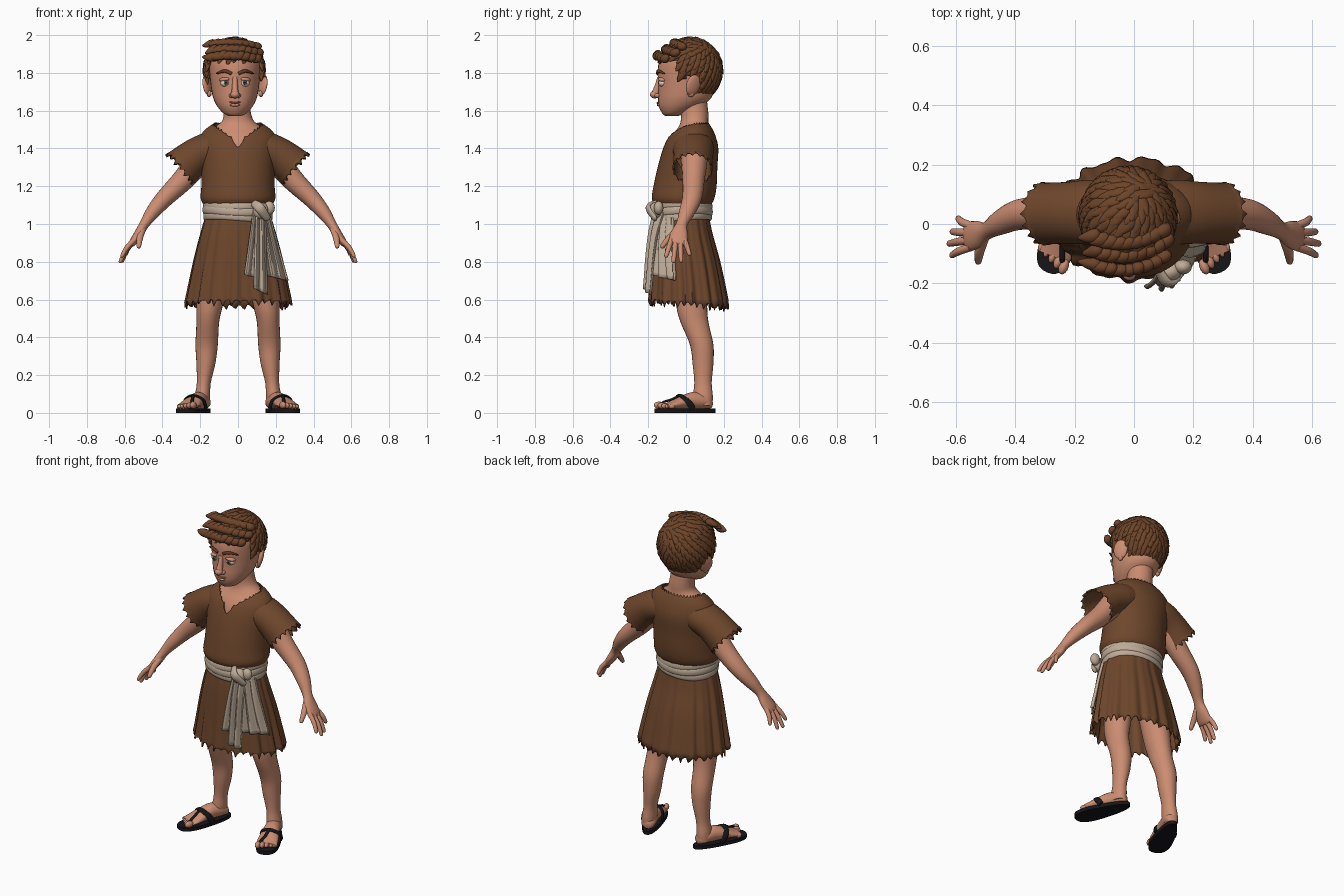
import bpy, bmesh, math, random
from mathutils import Vector, Matrix, Euler

if "Cube" in bpy.data.objects:
    bpy.data.objects.remove(bpy.data.objects["Cube"])

random.seed(4)
TAU = math.tau


def material(name, *rgb):
    m = bpy.data.materials.new(name)
    m.diffuse_color = (*rgb, 1)
    m.use_nodes = True
    m.node_tree.nodes["Principled BSDF"].inputs["Base Color"].default_value = m.diffuse_color
    return m


SKIN = material("skin", .60, .265, .165)
LIP = material("lip", .36, .12, .08)
CLOTH = material("brown_cloth", .155, .062, .025)
HAIR = material("hair", .155, .058, .022)
BROW = material("brow", .13, .045, .02)
SASH = material("linen", .52, .41, .31)
BLACK = material("black_leather", .008, .008, .01)
WHITE = material("eye_white", .75, .72, .66)
IRIS = material("iris", .10, .13, .09)


def finish(name, bm, mat, solid=0):
    bmesh.ops.recalc_face_normals(bm, faces=bm.faces)
    me = bpy.data.meshes.new(name)
    bm.to_mesh(me)
    bm.free()
    me.materials.append(mat)
    ob = bpy.data.objects.new(name, me)
    bpy.context.collection.objects.link(ob)
    bpy.ops.object.select_all(action='DESELECT')
    ob.select_set(True)
    bpy.context.view_layer.objects.active = ob
    bpy.ops.object.shade_smooth_by_angle(angle=math.radians(50))
    if solid:
        mod = ob.modifiers.new("thickness", 'SOLIDIFY')
        mod.thickness, mod.offset = solid, 0
    return ob


def skin_rows(name, rows, mat, cap=True, closed=True, solid=0):
    """Join rows of points into one surface."""
    bm = bmesh.new()
    vs = [[bm.verts.new(p) for p in r] for r in rows]
    n = len(rows[0])
    for a, b in zip(vs, vs[1:]):
        for i in range(n if closed else n - 1):
            j = (i + 1) % n
            bm.faces.new((a[i], a[j], b[j], b[i]))
    if cap:
        bm.faces.new(vs[0])
        bm.faces.new(vs[-1])
    return finish(name, bm, mat, solid)


def at(keys, t):
    """Smooth curve through key tuples, t from 0 to 1."""
    f = min(max(t, 0), 1) * (len(keys) - 1)
    i = min(int(f), len(keys) - 2)
    f -= i
    p = [keys[min(max(i + k, 0), len(keys) - 1)] for k in (-1, 0, 1, 2)]
    return [.5 * (2 * b + (c - a) * f + (2*a - 5*b + 4*c - d) * f*f + (3*b - a - 3*c + d) * f**3)
            for a, b, c, d in zip(*p)]


def sample(keys, steps):
    n = (len(keys) - 1) * steps
    return [at(keys, i / n) for i in range(n + 1)]


def oval(k, a):
    return Vector((k[0] + k[3] * math.cos(a), k[1] + k[4] * math.sin(a), k[2]))


def stack(name, keys, mat, n=32, steps=4):
    """Horizontal ovals (x, y, z, rx, ry)."""
    return skin_rows(name, [[oval(k, TAU * i / n) for i in range(n)] for k in sample(keys, steps)], mat)


def tube(name, keys, mat, ref=(0, 1, 0), n=16, steps=4, cap=True, tip=False, torn=0, solid=0):
    """Ovals along a path (x, y, z, half width along ref, half thickness)."""
    ks = sample(keys, steps)
    ps = [Vector(k[:3]) for k in ks]
    rows = []
    for i, k in enumerate(ks):
        t = (ps[min(i + 1, len(ps) - 1)] - ps[max(i - 1, 0)]).normalized()
        u = Vector(ref)
        u = (u - t * u.dot(t)).normalized()
        w = t.cross(u)
        ring = lambda g, d: [ps[i] + t * d + u * (k[3] * g * math.cos(TAU * j / n))
                             + w * (k[4] * g * math.sin(TAU * j / n)) for j in range(n)]
        rows.append(ring(1, 0))
    if tip:
        rows += [ring(.8, k[4] * .6), ring(.35, k[4] * .95)]
    if torn:
        rows.append([p + t * (torn * ((j % 3 == 0) * 1.3 + random.random() * .7)) for j, p in enumerate(ring(1.03, 0))])
    return skin_rows(name, rows, mat, cap, solid=solid)


def blob(name, loc, size, mat, rot=(0, 0, 0)):
    bm = bmesh.new()
    m = Matrix.LocRotScale(Vector(loc), Euler(rot), Vector(size))
    bmesh.ops.create_uvsphere(bm, u_segments=20, v_segments=12, radius=1, matrix=m)
    return finish(name, bm, mat)


# Head, neck and upper chest
HX = -.016
stack("head", [(HX, -.075, 1.572, .03, .035), (HX, -.065, 1.585, .06, .06), (HX, -.035, 1.62, .092, .108),
               (HX, -.01, 1.66, .113, .138), (HX, 0, 1.70, .123, .147), (HX, .005, 1.75, .13, .152),
               (HX, .01, 1.80, .135, .16), (HX, .015, 1.86, .138, .158), (HX, .02, 1.92, .115, .135),
               (HX, .02, 1.955, .06, .07)], SKIN)
stack("neck_and_chest", [(0, .02, 1.34, .15, .125), (0, .025, 1.42, .165, .118), (0, .033, 1.47, .165, .104),
                         (0, .04, 1.51, .128, .082), (0, .045, 1.545, .085, .073), (-.005, .045, 1.59, .073, .073),
                         (HX, .035, 1.66, .075, .075)], SKIN)

# Face
tube("nose_bridge", [(HX, -.138, 1.775, .014, .014), (HX, -.15, 1.73, .015, .016), (HX, -.163, 1.69, .02, .02)],
     SKIN, (1, 0, 0), tip=True)
blob("nose_tip", (HX, -.166, 1.685, ), (.024, .025, .02), SKIN)
tube("mouth", [(HX - .042, -.131, 1.65, .003, .003), (HX, -.15, 1.641, .005, .006), (HX + .042, -.131, 1.65, .003, .003)],
     LIP, (0, 0, 1), tip=True)
blob("lower_lip", (HX, -.142, 1.63), (.026, .012, .008), SKIN)
for s, side in ((1, "left"), (-1, "right")):
    ex = HX + s * .05
    blob(side + "_nostril", (HX + s * .02, -.152, 1.68), (.012, .015, .012), SKIN)
    blob(side + "_eye", (ex, -.122, 1.748), (.028, .024, .022), WHITE)
    blob(side + "_iris", (ex + .002, -.142, 1.749), (.0125, .006, .0125), IRIS)
    blob(side + "_pupil", (ex + .002, -.1465, 1.749), (.006, .003, .006), BLACK)
    blob(side + "_upper_lid", (ex, -.122, 1.766), (.033, .027, .013), SKIN, (0, s * .15, 0))
    tube(side + "_brow", [(HX + s * .018, -.152, 1.796, .009, .006), (HX + s * .055, -.147, 1.81, .009, .007),
                          (HX + s * .095, -.117, 1.797, .004, .005)], BROW, (0, 0, 1), tip=True)
    blob(side + "_ear", (HX + s * .147, .038, 1.735), (.015, .042, .056), SKIN, (-.15, s * .22, s * .5))
    blob(side + "_ear_hollow", (HX + s * .155, .028, 1.738), (.012, .02, .034), LIP, (-.15, s * .22, s * .5))
    blob(side + "_ear_lobe", (HX + s * .137, .026, 1.69), (.013, .018, .018), SKIN)

# Hair: a cap trimmed at the hairline, covered with overlapping locks
HC, HR = Vector((-.02, .022, 1.815)), Vector((.15, .158, .16))


def hairline(dy):
    return 1.86 if dy < -.4 else 1.765 if dy < -.12 else 1.79 if dy < .3 else 1.66


bm = bmesh.new()
bmesh.ops.create_uvsphere(bm, u_segments=48, v_segments=32, radius=1)
for v in bm.verts:
    v.co = HC + v.co * HR
low = [f for f in bm.faces if (c := f.calc_center_median()).z < hairline((c.y - HC.y) / HR.y)]
bmesh.ops.delete(bm, geom=low, context='FACES')
finish("hair_cap", bm, HAIR, .012)

bm = bmesh.new()


def lock(p, d, nrm, w, l, h):
    d = (d - nrm * d.dot(nrm)).normalized()
    x = d.cross(nrm)
    d, nrm = (d + nrm * .18).normalized(), nrm - d * .18
    for v in bmesh.ops.create_icosphere(bm, subdivisions=2, radius=1)['verts']:
        a, b, c = v.co
        k = 1 - .45 * b
        v.co = p + x * (a * w * k + .25 * w * b * b) + d * (b * l) + nrm * (c * h * k)


whorl = Vector((.1, .5, .86))
for i in range(330):
    z = 1 - 2 * (i + .5) / 330
    r, a = math.sqrt(1 - z * z), i * 2.39996
    n = Vector((r * math.cos(a), r * math.sin(a), z))
    p = HC + n * HR
    if p.z < hairline(n.y) + .012:
        continue
    flow = n - whorl + Vector((random.uniform(-.3, .3) - .35 * (z > .3), -.2, -.45 * (z < .5)))
    lock(p + n * .004, flow, n, .02, random.uniform(.036, .05), .013)
for row in range(3):
    for i in range(9):
        x = -.15 + .03 * i + .012 * (row % 2)
        n = Vector(((x + .02) * 3, -1 + .3 * row, .25 + .35 * row)).normalized()
        p = Vector((x, -.158 + .045 * row + 2.2 * (x + .045) ** 2, 1.89 + .035 * row - .8 * (x + .05) ** 2))
        lock(p, Vector((-.9, -.3, -.15 + random.uniform(-.3, .3))), n, .023, .042, .02)
finish("hair_locks", bm, HAIR)

# Tunic body with a ragged notched collar
TUNIC = [(0, -.018, 1.085, .165, .13), (0, -.017, 1.11, .182, .15), (0, -.015, 1.14, .194, .162), (0, -.005, 1.2, .19, .163),
         (0, .008, 1.3, .19, .154), (0, .025, 1.4, .2, .142), (0, .032, 1.46, .197, .122),
         (0, .04, 1.5, .168, .097), (0, .045, 1.535, .118, .07)]


def collar(p):
    x = abs(p.x)
    if p.y > .04:
        return 1.525
    return 1.395 + x / .035 * .055 if x < .035 else 1.45 + (x - .035) * .7


cols = []
for i in range(108):
    a, cut = TAU * i / 108, 1
    for k in range(60, 121):
        if (q := oval(at(TUNIC, k / 120), a)).z > collar(q) + .009 * (i % 3 == 0):
            cut = k / 120
            break
    pleat = 1 + .012 * math.sin(a * 17)
    col = [oval(at(TUNIC, cut * j / 32), a) for j in range(33)]
    for j in range(8):
        col[j].x *= 1 + (pleat - 1) * (1 - j / 8)
        col[j].y *= 1 + (pleat - 1) * (1 - j / 8)
    cols.append(col)
skin_rows("tunic_body", list(zip(*cols)), CLOTH, cap=False, solid=.008)

# Skirt with spreading folds and a torn hem
SKIRT = [(0, -.018, 1.06, .163, .132), (0, -.015, .95, .194, .15), (0, -.002, .82, .226, .172),
         (0, .008, .70, .25, .188), (0, .015, .585, .272, .203)]
rows = []
for j in range(25):
    t = j / 24
    row = []
    for i in range(144):
        a = TAU * i / 144
        k = at(SKIRT, t)
        g = 1 + (.015 + .04 * t) * (math.sin(a * 15 + .8 * math.sin(a * 3)) * .6 + .4 * math.sin(a * 26))
        k[3] *= g
        k[4] *= g
        p = oval(k, a)
        if j == 24:
            p.z -= (.028 if i % 4 == 1 else .012 if i % 4 == 2 else 0) * random.uniform(.5, 1.3) + .015 * math.sin(a)
        row.append(p)
    rows.append(row)
skin_rows("skirt", rows, CLOTH, cap=False, solid=.008)

# Sash: waist wraps, knot and hanging pleated tails
for i, (z, r) in enumerate(((1.04, .176), (1.07, .18), (1.098, .178))):
    ring = [[Vector(((r + .008 * math.cos(b)) * math.cos(a), -.018 + (r - .028 + .008 * math.cos(b)) * math.sin(a),
                     z + .014 * math.sin(a * 2 + i) * .5 + .022 * math.sin(b))) for b in (TAU * k / 12 for k in range(12))]
            for a in (TAU * k / 64 for k in range(65))]
    skin_rows("sash_wrap_%d" % (i + 1), ring, SASH, cap=False)
blob("sash_knot", (.12, -.162, 1.07), (.042, .034, .045), SASH, (0, .4, .3))
tube("sash_knot_loop", [(.085, -.16, 1.11, .02, .012), (.115, -.2, 1.085, .026, .014), (.155, -.165, 1.03, .02, .012)],
     SASH, (1, 0, 1), tip=True)
blob("sash_knot_fold", (.165, -.145, 1.085), (.03, .025, .036), SASH)


def tail(name, x0, x1, x2, x3, zl, zr, gap, pleats):
    rows = []
    for j in range(17):
        t = j / 16
        row = []
        for i in range(25):
            u = i / 24
            x = (x0 + (x1 - x0) * u) * (1 - t) + (x2 + (x3 - x2) * u) * t
            z = 1.06 * (1 - t) + (zl + (zr - zl) * u) * t
            k = at(SKIRT, (1.06 - z) / .475)
            y = k[1] - k[4] * math.sqrt(1 - min(abs(x / k[3]), .96) ** 2)
            row.append((x, y - gap - .011 * math.sin(u * TAU * pleats), z))
        rows.append(row)
    skin_rows(name, rows, SASH, cap=False, closed=False, solid=.007)


tail("sash_tail_side", .11, .165, .14, .265, .73, .70, .022, 3)
tail("sash_tail_middle", .08, .14, .035, .14, .73, .71, .030, 2.5)
tail("sash_tail_front", .095, .145, .085, .155, .66, .625, .044, 2)


# Limbs, hands, feet and sandals
def foot_point(s, u, v, z):
    return (s * (.228 + .38 * u + .925 * v), -.004 - .925 * u + .38 * v, z)


def power(v, e):
    return math.copysign(abs(v) ** e, v)


for s, side in ((1, "left"), (-1, "right")):
    tube(side + "_sleeve", [(s * .09, .04, 1.405, .10, .09), (s * .15, .04, 1.395, .105, .088),
                            (s * .22, .038, 1.36, .10, .092), (s * .295, .035, 1.30, .10, .102)],
         CLOTH, n=48, cap=False, torn=.014, solid=.008)
    tube(side + "_arm", [(s * .17, .045, 1.38, .075, .075), (s * .28, .04, 1.245, .06, .06), (s * .385, .032, 1.14, .052, .048),
                         (s * .45, .005, 1.065, .042, .038), (s * .495, -.022, 1.0, .03, .026),
                         (s * .525, -.035, .95, .046, .024), (s * .555, -.042, .905, .05, .02),
                         (s * .566, -.044, .888, .043, .013)], SKIN, n=20)
    tips = ((.613, -.105, .832), (.622, -.066, .803), (.612, -.026, .806), (.592, .018, .842))
    for i, (x, y, z) in enumerate(tips):
        b = (.55, -.078 + .024 * i, .915)
        tube("%s_finger_%d" % (side, i + 1), [(s * b[0], b[1], b[2], .014, .014),
             (s * (b[0] + x + .016) / 2, (b[1] + y) / 2, (b[2] + z) / 2, .0135, .013), (s * x, y, z, .011, .01)],
             SKIN, n=12, tip=True)
    tube(side + "_thumb", [(s * .505, -.045, .97, .018, .018), (s * .52, -.09, .925, .017, .016),
                           (s * .525, -.125, .882, .012, .012)], SKIN, (1, 0, 0), n=12, tip=True)
    stack(side + "_leg", [(s * .125, .02, .76, .085, .09), (s * .15, .03, .57, .07, .082), (s * .16, .045, .48, .06, .074),
                          (s * .166, .083, .36, .059, .062), (s * .17, .09, .26, .05, .055), (s * .181, .09, .16, .037, .046),
                          (s * .188, .09, .09, .04, .052), (s * .19, .095, .04, .038, .045)], SKIN, n=24)
    foot = [(-.152, .05, .015, .018), (-.14, .052, .033, .029), (-.1, .062, .043, .04), (-.04, .065, .045, .045),
            (.02, .056, .053, .035), (.08, .042, .06, .021), (.115, .036, .056, .013)]
    skin_rows(side + "_foot", [[foot_point(s, u, w * math.cos(a), z + h * math.sin(a)) for a in
              (TAU * k / 20 for k in range(20))] for u, z, w, h in sample(foot, 3)], SKIN)
    for i in range(5):
        size = .019 - .0022 * min(i, 3)
        blob("%s_toe_%d" % (side, i + 1), foot_point(s, .133 - .009 * i, -.045 + .024 * i, .022 + size),
             (size * .85, .027 - .002 * i, size), SKIN, (0, 0, s * .39))
    rim = [(power(math.cos(a), .8), power(math.sin(a), .8)) for a in (TAU * k / 40 for k in range(40))]
    skin_rows(side + "_sandal_sole", [[foot_point(s, .172 * t, (.058 + .017 * t) * v, z) for t, v in rim]
                                      for z in (0, .022)], BLACK)
    strap = [(-.02, -.056, .02), (.01, -.05, .07), (.032, 0, .094), (.01, .054, .065), (-.02, .06, .02)]
    tube(side + "_sandal_strap", [(*foot_point(s, *p), .017, .006) for p in strap], BLACK, (s * .38, -.925, 0))
    thong = [(.03, -.002, .094), (.075, -.016, .07), (.115, -.032, .055), (.13, -.034, .02)]
    tube(side + "_sandal_thong", [(*foot_point(s, *p), .009, .006) for p in thong], BLACK, (s * .925, .38, 0))
